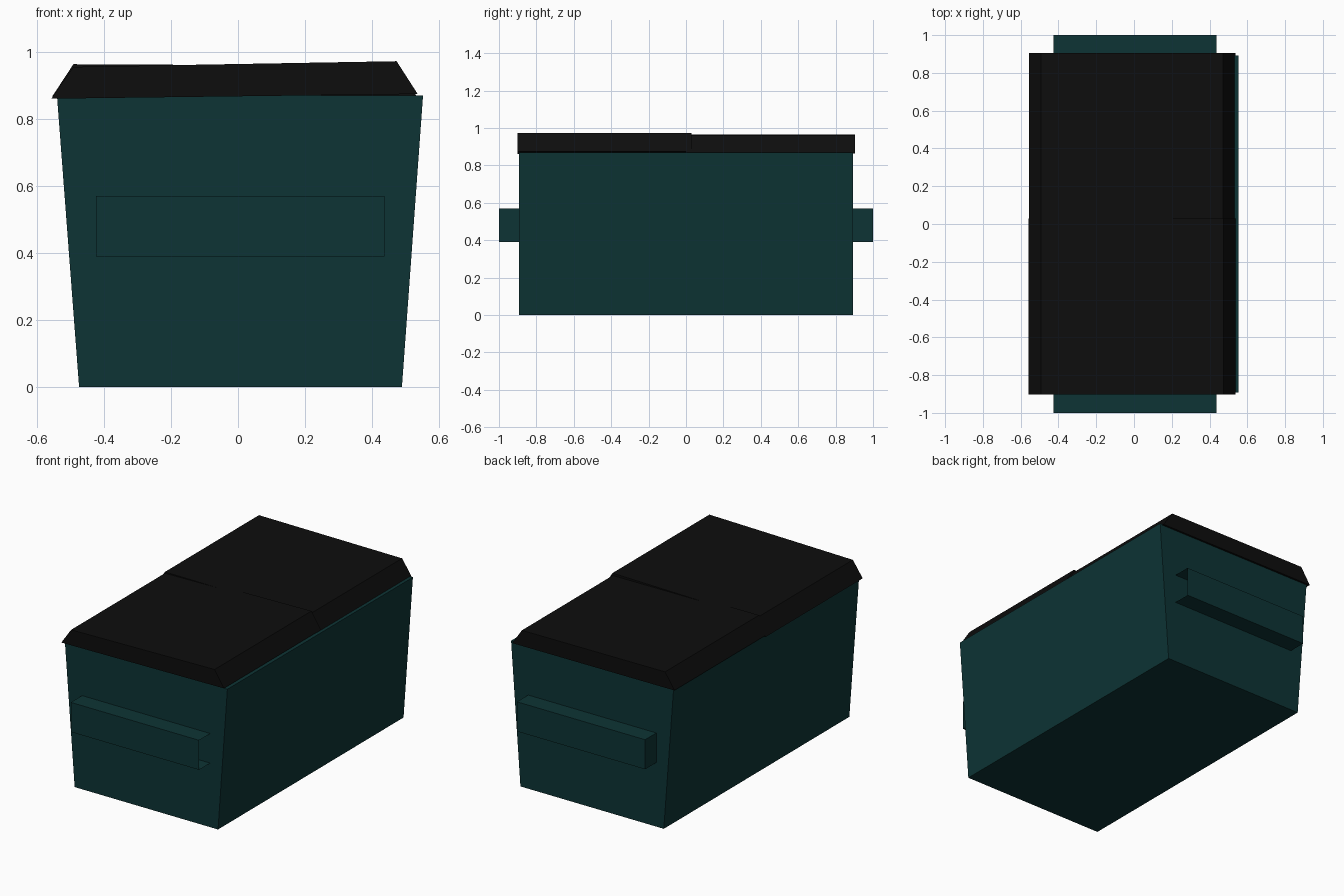
import bpy

if "Cube" in bpy.data.objects:
    bpy.data.objects.remove(bpy.data.objects["Cube"])


def material(name, rgb):
    mat = bpy.data.materials.new(name)
    mat.diffuse_color = (*rgb, 1.0)
    mat.use_nodes = True
    mat.node_tree.nodes["Principled BSDF"].inputs["Base Color"].default_value = mat.diffuse_color
    return mat


GREEN = material("dark_green_paint", (0.004, 0.034, 0.035))
BLACK = material("black_plastic", (0.004, 0.004, 0.004))


def make(name, verts, faces, mat):
    mesh = bpy.data.meshes.new(name)
    mesh.from_pydata(verts, [], faces)
    mesh.materials.append(mat)
    obj = bpy.data.objects.new(name, mesh)
    bpy.context.collection.objects.link(obj)
    return obj


def prism(name, profile, y0, y1, mat):
    """Extrude a counter-clockwise (x, z) profile along y, capped at both ends."""
    n = len(profile)
    verts = [(x, y, z) for y in (y0, y1) for x, z in profile]
    faces = [tuple(range(n)), tuple(reversed(range(n, 2 * n)))]
    faces += [(i, i + n, (i + 1) % n + n, (i + 1) % n) for i in range(n)]
    return make(name, verts, faces, mat)


# Tapered container
prism("container", [(-0.475, 0), (0.49, 0), (0.553, 0.87), (-0.541, 0.87)],
      -0.892, 0.892, GREEN)

# Two overlapping lids, tilted slightly in opposite directions
prism("front_lid", [(-0.558, 0.861), (0.537, 0.875), (0.474, 0.973), (-0.492, 0.956)],
      -0.902, 0.03, BLACK)
prism("back_lid", [(-0.555, 0.868), (0.537, 0.864), (0.472, 0.959), (-0.492, 0.964)],
      0.0, 0.904, BLACK)

# Fork sleeves: thin channel, closed at the -x end and open at the +x end
X0, X1, Z0, Z1 = -0.425, 0.438, 0.39, 0.57
for name, s in (("front_fork_sleeve", -1), ("back_fork_sleeve", 1)):
    verts = [(x, s * y, z) for x in (X0, X1)
             for y, z in ((0.89, Z0), (1.0, Z0), (1.0, Z1), (0.89, Z1))]
    faces = [(0, 1, 5, 4), (1, 2, 6, 5), (2, 3, 7, 6), (0, 3, 2, 1)]
    if s > 0:
        faces = [f[::-1] for f in faces]
    make(name, verts, [f[::-1] for f in faces], GREEN)
